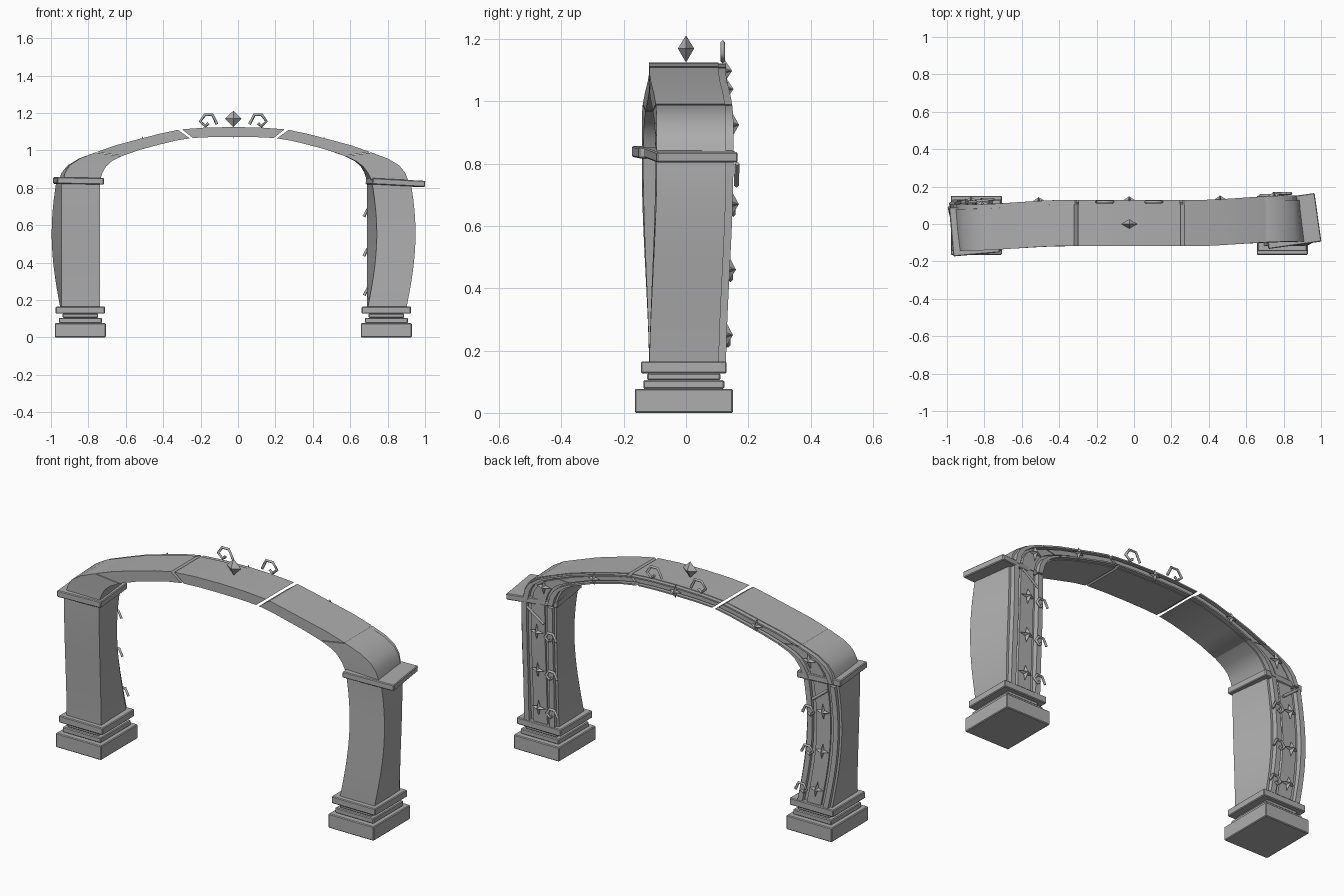
import bpy, bmesh, math
from mathutils import Vector

cube = bpy.data.objects.get("Cube")
if cube:
    bpy.data.objects.remove(cube)

stone = bpy.data.materials.new("grey_stone")
stone.use_nodes = True
GREY = (0.42, 0.42, 0.42, 1)
stone.diffuse_color = GREY
stone.node_tree.nodes["Principled BSDF"].inputs["Base Color"].default_value = GREY

CENTRE = -0.025          # middle of the gateway
FRONT, BACK = -0.118, 0.105


def ramp(v, a, b):
    t = min(max((v - a) / (b - a), 0), 1)
    return t * t * (3 - 2 * t)


def warp(p):
    """Bulge and twist the legs, and swing the two ends apart in depth."""
    x, y, z = p
    side = 1 if x > 0 else -1
    outer = ramp(abs(x), 0.35, 0.85)
    wave = math.sin(math.pi * min(max((z - 0.13) / 0.85, 0), 1))
    bulge = wave * ramp(abs(x), 0.4, 0.65)
    return Vector((x + CENTRE + (side * 0.027 - 0.23 * y) * bulge,
                   y + side * 0.024 * outer * ramp(z, 0.1, 0.8), z))


def finish(name, bm, smooth=False):
    bmesh.ops.recalc_face_normals(bm, faces=bm.faces)
    mesh = bpy.data.meshes.new(name)
    bm.to_mesh(mesh)
    bm.free()
    mesh.materials.append(stone)
    ob = bpy.data.objects.new(name, mesh)
    bpy.context.collection.objects.link(ob)
    if smooth:
        bpy.ops.object.select_all(action='DESELECT')
        ob.select_set(True)
        bpy.context.view_layer.objects.active = ob
        bpy.ops.object.shade_smooth_by_angle(angle=math.radians(30))
    return ob


def box(name, loc, size, rot=(0, 0, 0), bevel=0.004):
    bm = bmesh.new()
    bmesh.ops.create_cube(bm, size=1)
    for v in bm.verts:
        v.co = v.co * Vector(size)
    ob = finish(name, bm)
    ob.location = loc
    ob.rotation_euler = [math.radians(a) for a in rot]
    mod = ob.modifiers.new("soft_edge", 'BEVEL')
    mod.width = bevel
    mod.segments = 1


def loft(name, stations, f0, f1, y0, y1):
    """Sweep a rectangle along stations of (outer x, z, inner x, z)."""
    bm = bmesh.new()
    rings = []
    for xo, zo, xi, zi in stations:
        a, b = Vector((xo, 0, zo)), Vector((xi, 0, zi))
        ring = []
        for f, y in ((f0, y0), (f1, y0), (f1, y1), (f0, y1)):
            p = a.lerp(b, f)
            p.y = y
            ring.append(bm.verts.new(warp(p)))
        rings.append(ring)
    for r, s in zip(rings, rings[1:]):
        for i in range(4):
            j = (i + 1) % 4
            bm.faces.new((r[i], r[j], s[j], s[i]))
    bm.faces.new(rings[0])
    bm.faces.new(rings[-1])
    finish(name, bm, True)


def carved_block(name, stations):
    """Main block, with two raised mouldings and a panel on its back."""
    loft(name, stations, 0, 1, FRONT, BACK)
    loft(name + "_outer_moulding", stations, 0.06, 0.2, BACK - 0.01, 0.128)
    loft(name + "_inner_moulding", stations, 0.8, 0.94, BACK - 0.01, 0.128)
    loft(name + "_back_panel", stations, 0.3, 0.7, BACK - 0.01, 0.117)


def mix(a, b, t):
    return tuple(p + (q - p) * t for p, q in zip(a, b))


def trim(stations, start, end):
    """Pull the ends in to leave joints between blocks."""
    s = list(stations)
    s[0] = mix(s[0], s[1], start)
    s[-1] = mix(s[-1], s[-2], end)
    return s


def star(name, x, z, r=0.042):
    """Flat-backed four-pointed star with a raised middle."""
    bm = bmesh.new()
    rim = []
    for i in range(8):
        a = i * math.pi / 4
        q = r if i % 2 == 0 else r * 0.3
        rim.append(bm.verts.new(warp((x + q * math.cos(a), 0.124, z + q * math.sin(a)))))
    tip = bm.verts.new(warp((x, 0.148, z)))
    bm.faces.new(rim)
    for i in range(8):
        bm.faces.new((rim[i], rim[(i + 1) % 8], tip))
    finish(name, bm)


def rod(name, points, thick=0.008):
    cu = bpy.data.curves.new(name, 'CURVE')
    cu.dimensions = '3D'
    cu.bevel_depth = thick
    cu.bevel_resolution = 0
    cu.use_fill_caps = True
    sp = cu.splines.new('POLY')
    sp.points.add(len(points) - 1)
    for p, co in zip(sp.points, points):
        p.co = (*co, 1)
    cu.materials.append(stone)
    bpy.context.collection.objects.link(bpy.data.objects.new(name, cu))


CURL = [(0.045, -0.02), (0.02, 0.03), (-0.02, 0.03), (-0.045, -0.005), (-0.018, -0.03), (0.0, -0.015)]


def curl(name, x, y, z, flip, size=1.0):
    base = warp((x, y, z))
    rod(name, [base + Vector((flip * a * size, 0, b * size)) for a, b in CURL])


# Arch stations from the springing to the crown
ARCH = [(.91, .83, .715, .83), (.90, .88, .70, .88), (.875, .92, .68, .915),
        (.82, .957, .65, .942), (.735, .99, .595, .97), (.63, 1.027, .50, 1.003),
        (.5, 1.062, .40, 1.03), (.39, 1.09, .31, 1.052), (.285, 1.112, .225, 1.066),
        (.15, 1.122, .12, 1.071), (0, 1.125, 0, 1.072)]


def mirrored(stations):
    return [(-a, b, -c, d) for a, b, c, d in stations]


for label, side in (("left", 1), ("right", -1)):
    # Stepped plinth
    px = CENTRE + side * 0.818
    for part, z0, z1, w, d in (("foot", 0, .077, .272, .315), ("step", .077, .105, .23, .26),
                               ("neck", .105, .127, .19, .235), ("collar", .127, .165, .263, .275)):
        box(f"{label}_plinth_{part}", (px, -.007, (z0 + z1) / 2), (w, d, z1 - z0))

    # Curved pillar shaft
    shaft = [(.92, z, .713, z) for z in (.15 + .67 * i / 16 for i in range(17))]
    arch = ARCH
    if side < 0:
        shaft, arch = mirrored(shaft), mirrored(arch)
    carved_block(label + "_pillar", shaft)

    # Arch stones
    carved_block(label + "_springer", trim(arch[:5], 0, .04))
    carved_block(label + "_haunch", trim(arch[4:9], .03, .1))

    # Back ornaments
    for i, z in enumerate((.25, .46, .67)):
        star(f"{label}_pillar_star_{i}", side * .82, z)
        curl(f"{label}_pillar_curl_{i}", side * .735, .133, z - .01, -side, .75)
    rod(label + "_thorn", [warp((side * .87, .14, .80)), warp((side * .77, .14, .73))])
    star(label + "_springer_star", side * .775, .925)
    star(label + "_haunch_star", side * .485, 1.04, .036)

    # Crown scroll
    curl(label + "_crown_scroll", side * .132, .118, 1.16, -side)

# Tilted capitals
box("left_capital", (.842, .016, .828), (.285, .262, .033), (0, 3, 8))
box("right_capital", (-.853, -.032, .837), (.25, .262, .035), (0, 1, 5))

# Keystone and its star
carved_block("keystone", trim(ARCH[8:] + mirrored(ARCH[8:10])[::-1], .08, .08))
star("keystone_star", 0, 1.098, .036)

# Crowning gem
bm = bmesh.new()
bmesh.ops.create_icosphere(bm, subdivisions=1, radius=1)
bm.clear()
ring = [bm.verts.new((a, b, 1.17)) for a, b in
        ((CENTRE + .044, 0), (CENTRE, .026), (CENTRE - .044, 0), (CENTRE, -.026))]
for z in (1.125, 1.212):
    tip = bm.verts.new((CENTRE, 0, z))
    for i in range(4):
        bm.faces.new((ring[i], ring[(i + 1) % 4], tip))
finish("crown_gem", bm)
